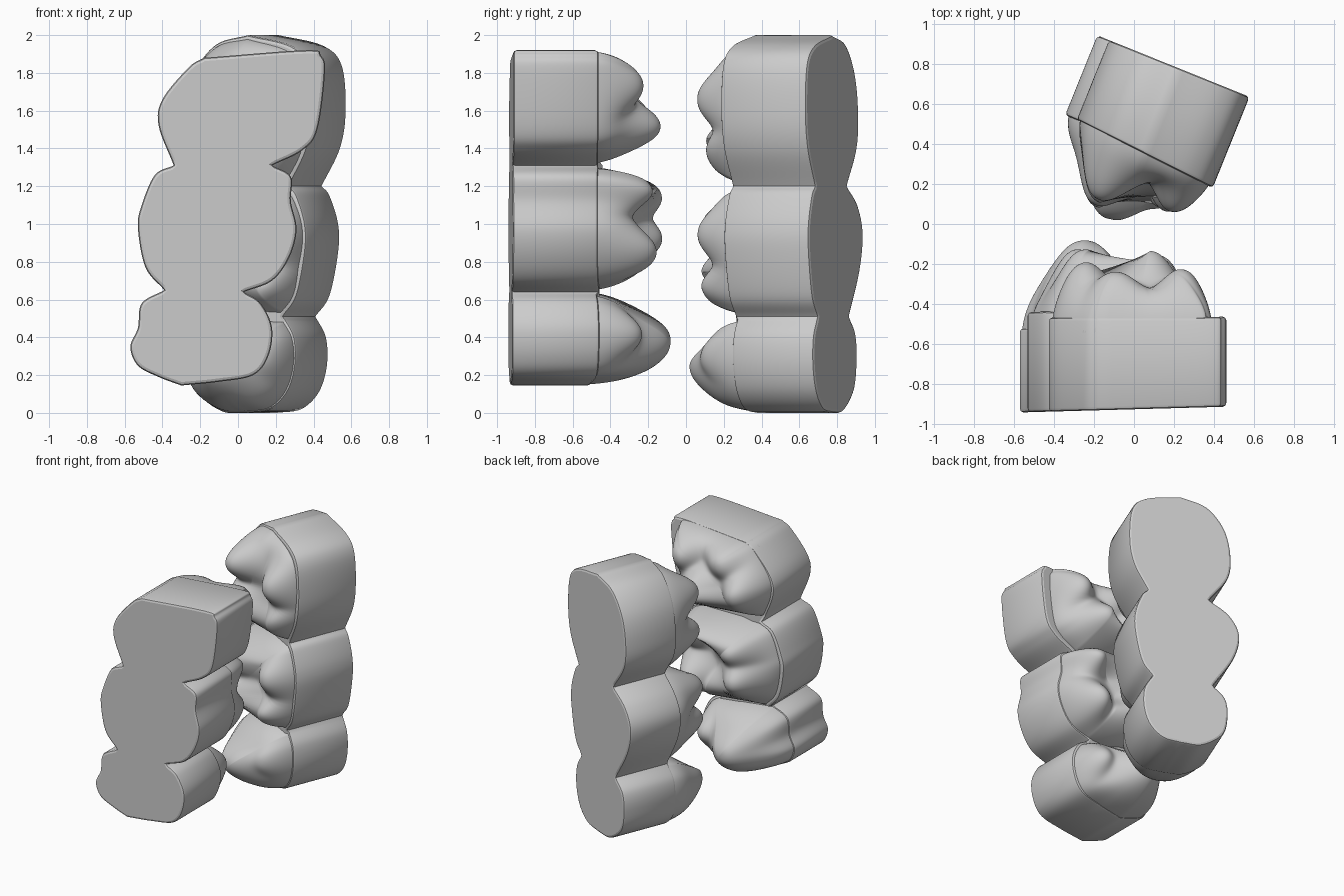
import bpy, bmesh, math
from mathutils import Vector, Matrix

if "Cube" in bpy.data.objects:
    bpy.data.objects.remove(bpy.data.objects["Cube"])


def curve(pts, n=8):
    """Open smooth curve through the points, last point left out."""
    p = [Vector(q) for q in pts]
    p = [2 * p[0] - p[1]] + p + [2 * p[-1] - p[-2]]
    out = []
    for i in range(1, len(p) - 2):
        a, b, c, d = p[i - 1:i + 3]
        for k in range(n):
            t = k / n
            out.append(0.5 * (2 * b + (c - a) * t + (2 * a - 5 * b + 4 * c - d) * t * t
                              + (3 * b - a - 3 * c + d) * t ** 3))
    return out


def inset(loop, d):
    """Move a counter-clockwise loop inwards."""
    out = []
    for i, p in enumerate(loop):
        t = (loop[(i + 1) % len(loop)] - loop[i - 1]).normalized()
        out.append(p + Vector((-t.y, t.x)) * d)
    return out


def loft(name, rings, matrix, tip=None, angle=40):
    """Skin closed rings; ends are capped, or closed to a tip."""
    bm = bmesh.new()
    rows = [[bm.verts.new(matrix @ Vector(p)) for p in r] for r in rings]
    n = len(rows[0])
    for a, b in zip(rows, rows[1:]):
        for i in range(n):
            bm.faces.new((a[i], a[(i + 1) % n], b[(i + 1) % n], b[i]))
    bm.faces.new(rows[0])
    if tip is None:
        bm.faces.new(rows[-1])
    else:
        v = bm.verts.new(matrix @ Vector(tip))
        for i in range(n):
            bm.faces.new((rows[-1][i], rows[-1][(i + 1) % n], v))
    bmesh.ops.recalc_face_normals(bm, faces=bm.faces)
    if bm.calc_volume(signed=True) < 0:
        bmesh.ops.reverse_faces(bm, faces=bm.faces)
    me = bpy.data.meshes.new(name)
    bm.to_mesh(me)
    bm.free()
    ob = bpy.data.objects.new(name, me)
    bpy.context.collection.objects.link(ob)
    bpy.ops.object.select_all(action='DESELECT')
    ob.select_set(True)
    bpy.context.view_layer.objects.active = ob
    bpy.ops.object.shade_smooth_by_angle(angle=math.radians(angle))
    for f in me.polygons:
        if len(f.vertices) > 4:
            f.use_smooth = False


def crown(name, outline, cusps, floor, start, slim, matrix):
    """Dome over a tooth outline with cusps rising round a central hollow."""
    x0 = min(p.x for p in outline)
    outline = [Vector((x0 + (p.x - x0) * slim, p.y)) for p in outline]
    c = sum(outline, Vector((0, 0))) / len(outline)

    def height(p, s):
        bumps = 0
        for x, z, top, w in cusps:
            d = math.hypot(p.x - x, p.y - z) / w
            bumps += ((top - floor) * math.exp(-d ** 2.3)) ** 3
        wall = max(0, 1 - s ** 5.5) ** 0.5
        return start + wall * (floor - start + bumps ** (1 / 3))

    rings, n = [], 44
    for k in range(n):
        s = math.sin(math.pi / 2 * (1 - k / n))
        ring = [c + (p - c) * s * 0.975 for p in outline]
        rings.append([(p.x, p.y, height(p, s)) for p in ring])
    loft(name, rings, matrix, (c.x, c.y, height(c, 0)), 80)


def quadrant(name, right, left, rims, cusps, floors, slims, matrix):
    rights, lefts = [curve(a) for a in right], [curve(a) for a in left]
    # gum block following the three-lobed outline
    loop, rim = [], []
    for i, arc in [(i, rights[i]) for i in range(3)] + [(i, lefts[i]) for i in (2, 1, 0)]:
        for p in arc:
            t = min(1, max(0, (p.x + 0.45) / 0.75))
            loop.append(p)
            rim.append(rims[i][0] * (1 - t) + rims[i][1] * t)
    r = 0.018
    small, mid = inset(loop, r), inset(loop, r * 0.3)
    rings = [[(p.x, p.y, 0) for p in small],
             [(p.x, p.y, r * 0.3) for p in mid],
             [(p.x, p.y, r) for p in loop],
             [(p.x, p.y, h - r) for p, h in zip(loop, rim)],
             [(p.x, p.y, h - r * 0.3) for p, h in zip(mid, rim)],
             [(p.x, p.y, h) for p, h in zip(small, rim)]]
    loft(name + "_gum_block", rings, matrix)
    # one crown per lobe
    for i, part in enumerate(("premolar", "first_molar", "second_molar")):
        crown(f"{name}_{part}", rights[i] + lefts[i], cusps[i], floors[i],
              min(rims[i]) - 0.06, slims[i], matrix)


# front piece: columns map outline x, outline z and height to the world
a = math.radians(1.6)
front = Matrix(((math.cos(a), 0, 0, 0), (math.sin(a), 0, 1, -0.925), (0, 1, 0, 0), (0, 0, 0, 1)))
quadrant(
    "front",
    [[(-.30, .145), (-.1, .165), (.08, .2), (.16, .3), (.18, .45), (.12, .58), (.03, .64)],
     [(.03, .64), (.18, .7), (.27, .82), (.31, .97), (.28, 1.12), (.28, 1.25), (.18, 1.31)],
     [(.18, 1.31), (.34, 1.39), (.42, 1.5), (.46, 1.8), (.44, 1.89), (.36, 1.92), (-.18, 1.88)]],
    [[(-.39, .65), (-.51, .58), (-.53, .45), (-.57, .35), (-.53, .25), (-.42, .19), (-.30, .145)],
     [(-.34, 1.31), (-.44, 1.26), (-.51, 1.1), (-.53, .98), (-.49, .77), (-.39, .65)],
     [(-.18, 1.88), (-.26, 1.83), (-.4, 1.66), (-.42, 1.52), (-.34, 1.31)]],
    [(.42, .47), (.50, .45), (.47, .45)],
    [[(-.25, .38, .85, .21), (.06, .42, .71, .13)],
     [(.15, 1.20, .77, .13), (.15, .83, .79, .16), (-.25, 1.15, .81, .16),
      (-.29, .92, .81, .15), (-.12, .76, .80, .13)],
     [(-.27, 1.55, .76, .16), (.08, 1.51, .79, .15), (.25, 1.73, .70, .13), (-.1, 1.75, .69, .14)]],
    [.58, .61, .58], [1, 1, .93], front)

# back piece, turned to face it
b = math.radians(22)
c, s = math.cos(b), math.sin(b)
back = Matrix(((c, 0, -s, .80 * s + .005), (-s, 0, -c, .80 * c + .003), (0, 1, 0, 0), (0, 0, 0, 1)))
quadrant(
    "back",
    [[(-.1, .0), (.04, .02), (.14, .11), (.186, .25), (.18, .4), (.12, .51)],
     [(.12, .51), (.2, .62), (.25, .85), (.25, 1.0), (.2, 1.15), (.155, 1.2)],
     [(.155, 1.2), (.26, 1.4), (.293, 1.6), (.27, 1.84), (.16, 1.945), (-.09, 2.0)]],
    [[(-.33, .51), (-.42, .42), (-.44, .28), (-.4, .12), (-.25, .01), (-.1, .0)],
     [(-.30, 1.2), (-.45, 1.1), (-.525, .95), (-.48, .75), (-.33, .51)],
     [(-.09, 2.0), (-.28, 1.95), (-.41, 1.8), (-.46, 1.6), (-.44, 1.4), (-.30, 1.2)]],
    [(.44, .47), (.43, .49), (.43, .49)],
    [[(-.14, .25, .83, .19), (.09, .30, .70, .13)],
     [(-.22, 1.0, .79, .16), (-.22, .74, .80, .15), (.1, .64, .71, .13), (.14, .95, .70, .15)],
     [(-.22, 1.42, .78, .16), (-.22, 1.74, .76, .16), (.16, 1.35, .68, .14), (.16, 1.66, .69, .15)]],
    [.60, .57, .55], [1, 1, 1], back)
